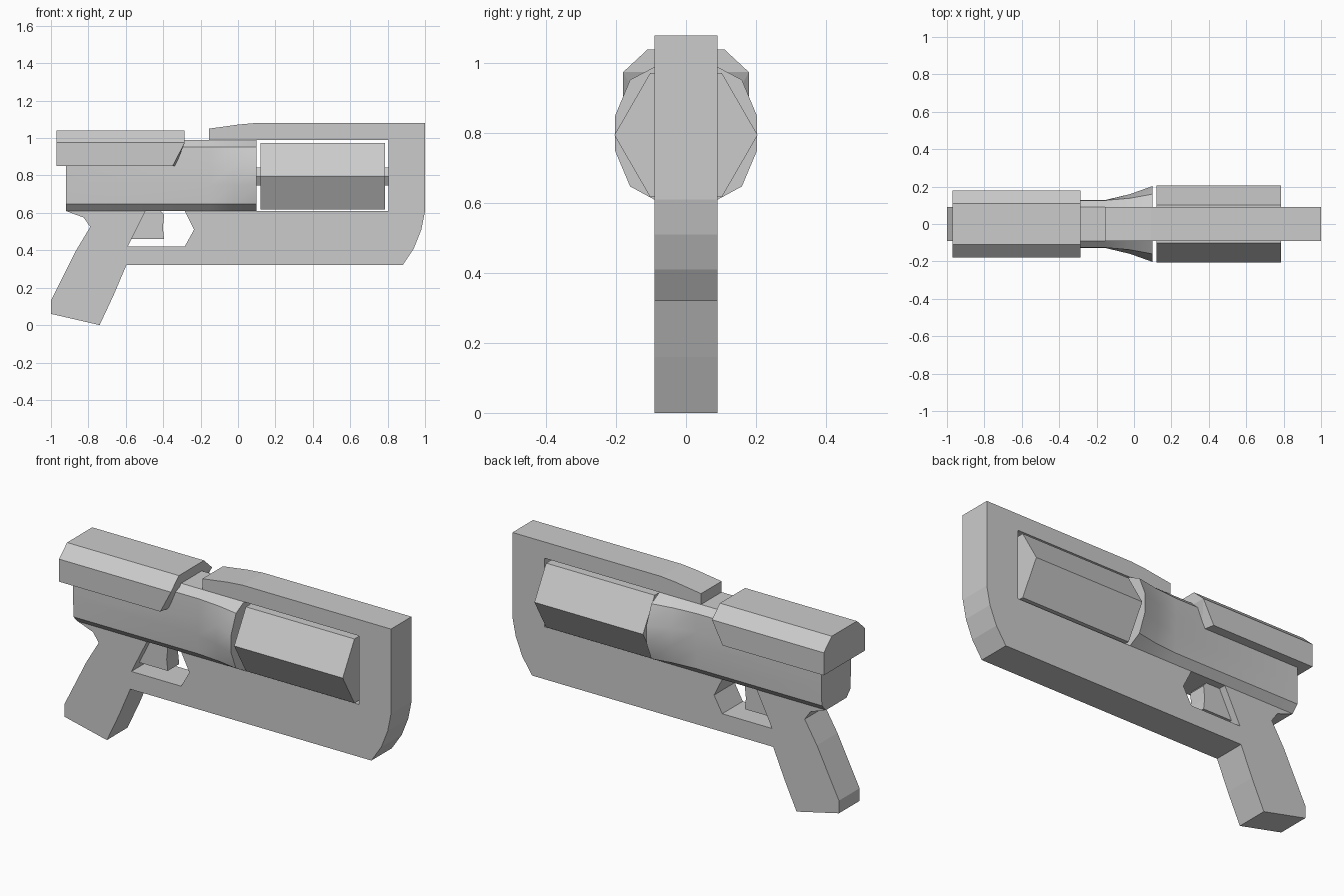
import bpy, bmesh, math

if "Cube" in bpy.data.objects:
    bpy.data.objects.remove(bpy.data.objects["Cube"])


def make(name, verts, faces, smooth=False):
    mesh = bpy.data.meshes.new(name)
    bm = bmesh.new()
    vs = [bm.verts.new(v) for v in verts]
    for f in faces:
        bm.faces.new([vs[i] for i in f])
    bmesh.ops.recalc_face_normals(bm, faces=bm.faces)
    bm.to_mesh(mesh)
    bm.free()
    ob = bpy.data.objects.new(name, mesh)
    bpy.context.collection.objects.link(ob)
    if smooth:
        bpy.ops.object.select_all(action='DESELECT')
        bpy.context.view_layer.objects.active = ob
        ob.select_set(True)
        bpy.ops.object.shade_smooth_by_angle(angle=math.radians(25))
    return ob


def loft(name, rings, smooth=False, end_caps=None):
    n, m = len(rings[0]), len(rings)
    faces = [(k * n + i, k * n + (i + 1) % n, (k + 1) * n + (i + 1) % n, (k + 1) * n + i)
             for k in range(m - 1) for i in range(n)]
    faces.append(tuple(range(n)))
    faces += [tuple((m - 1) * n + i for i in c) for c in (end_caps or [range(n)])]
    return make(name, [v for r in rings for v in r], faces, smooth)


def plate(name, profile, half):
    return loft(name, [[(x, y, z) for x, z in profile] for y in (-half, half)])


def mirrored(half_pts):
    return half_pts + [(x, -y, z) for x, y, z in reversed(half_pts)]


def hex_bar(name, x0, x1, r, z):
    loft(name, [[(x, r * math.cos(i * math.pi / 3), z + r * math.sin(i * math.pi / 3))
                 for i in range(6)] for x in (x0, x1)])


# Flat frame: grip, trigger guard, lower bar, nose and top rail
plate("frame", [
    (-0.74, 0), (-1, 0.06), (-1, 0.13), (-0.865, 0.4), (-0.835, 0.45), (-0.79, 0.525),
    (-0.825, 0.575), (-0.92, 0.61), (-0.495, 0.61), (-0.59, 0.42), (-0.285, 0.42),
    (-0.235, 0.51), (-0.285, 0.61), (0.805, 0.61), (0.805, 0.99), (-0.155, 0.99),
    (-0.155, 1.05), (0, 1.072), (0.09, 1.08), (1, 1.08), (1, 0.61), (0.98, 0.51),
    (0.94, 0.41), (0.88, 0.32), (-0.597, 0.32), (-0.665, 0.16)], 0.09)

# Trigger
plate("trigger", [(-0.575, 0.46), (-0.395, 0.46), (-0.402, 0.52), (-0.395, 0.59),
                  (-0.42, 0.62), (-0.49, 0.62)], 0.05)

# Receiver body flaring towards the cylinder
loft("receiver", [mirrored([(x, 0.09, 0.99), (x, a, 0.953), (x, b, 0.85), (x, b, 0.75),
                            (x, a, 0.648), (x, 0.09, 0.61)])
                  for x, a, b in ((-0.92, 0.126, 0.128), (-0.155, 0.126, 0.128),
                                  (-0.02, 0.138, 0.16), (0.1, 0.16, 0.203))], True)

# Rear slide with chamfered top and slanted front cheeks
back = mirrored([(-0.97, 0.11, 1.04), (-0.97, 0.18, 0.975),
                 (-0.97, 0.18, 0.85), (-0.97, 0.11, 0.85)])
front = mirrored([(-0.285, 0.11, 1.04), (-0.285, 0.18, 0.975),
                  (-0.35, 0.18, 0.85), (-0.335, 0.11, 0.85)])
loft("slide", [back, front], end_caps=[(0, 1, 6, 7), (1, 2, 3), (1, 3, 4, 6), (4, 5, 6)])

# Six-sided cylinder and its axle
hex_bar("cylinder", 0.12, 0.785, 0.205, 0.795)
hex_bar("axle", 0.09, 0.81, 0.055, 0.795)
